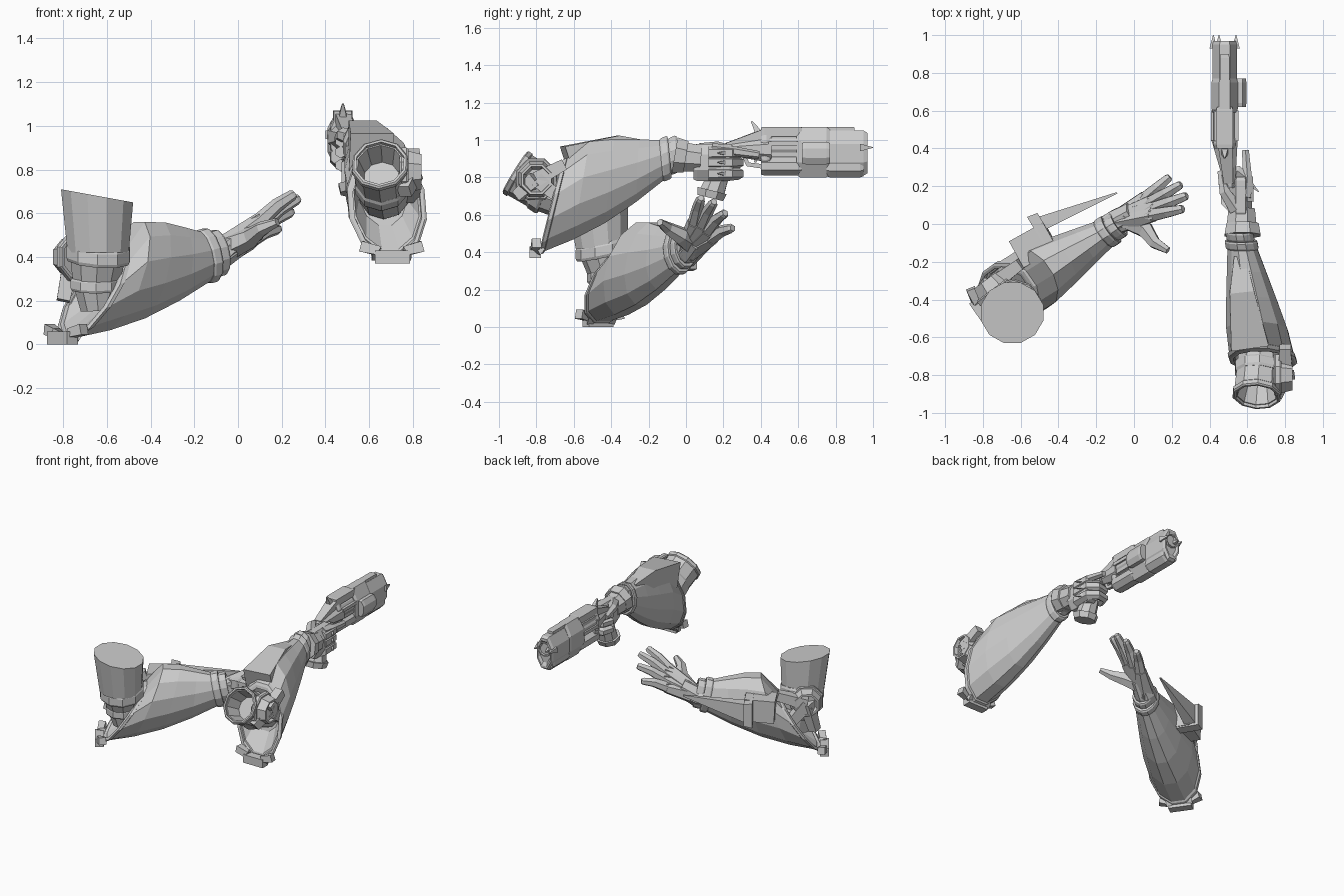
import bpy
import bmesh
import math
from mathutils import Vector

default_cube = bpy.data.objects.get("Cube")
if default_cube:
    bpy.data.objects.remove(default_cube, do_unlink=True)

# One plain colour for everything
grey = bpy.data.materials.new("plain_grey")
grey.use_nodes = True
grey_value = (.6, .6, .6, 1)
grey.diffuse_color = grey_value
grey.node_tree.nodes["Principled BSDF"].inputs["Base Color"].default_value = grey_value

SIDE_X = Vector((1, 0, 0))
SIDE_Y = Vector((0, 1, 0))
OPEN_SIDE = Vector((.57, -.82, 0))


def middle(ring):
    """Centre of a ring of points."""
    return sum(ring, Vector()) / len(ring)


def resize(ring, scale, shift=Vector()):
    """Scale a ring about its centre and move it."""
    centre = middle(ring)
    return [centre + (point - centre) * scale + shift for point in ring]


def oval(centre, across, up, sides):
    """Polygon whose flats touch the ends of the two half axes."""
    fit = 1 / math.cos(math.pi / sides)
    angles = [math.tau * (i + .5) / sides for i in range(sides)]
    return [centre + fit * (across * math.cos(a) + up * math.sin(a)) for a in angles]


def section(top, bottom, half_width, side, sides):
    """Cross-section given by its top, bottom and half width."""
    top, bottom = Vector(top), Vector(bottom)
    return oval((top + bottom) / 2, side * half_width, (top - bottom) / 2, sides)


def skin(name, rings, looped=False):
    """Join rings into a capped solid, or into a hoop when looped."""
    bm = bmesh.new()
    loops = [[bm.verts.new(point) for point in ring] for ring in rings]
    count = len(loops[0])
    following = loops[1:] + loops[:1] if looped else loops[1:]
    for first, second in zip(loops, following):
        for i in range(count):
            j = (i + 1) % count
            bm.faces.new((first[i], first[j], second[j], second[i]))
    if not looped:
        bm.faces.new(loops[0])
        bm.faces.new(loops[-1])
    bmesh.ops.recalc_face_normals(bm, faces=bm.faces)
    mesh = bpy.data.meshes.new(name)
    bm.to_mesh(mesh)
    bm.free()
    mesh.materials.append(grey)
    obj = bpy.data.objects.new(name, mesh)
    bpy.context.collection.objects.link(obj)


def hollow(rings):
    """Add a rim and a recess to the last ring."""
    end = rings[-1]
    inward = (middle(rings[-2]) - middle(end)) * .7
    return rings + [resize(end, .85), resize(end, .65, inward)]


def band(name, ring, shift, scale=1.15):
    """Hoop wrapped round a limb, with bevelled edges."""
    shift = Vector(shift)
    steps = ((.9, -1), (scale - .06, -1), (scale, -.6), (scale, .6), (scale - .06, 1), (.9, 1))
    skin(name, [resize(ring, size, shift * along) for size, along in steps], looped=True)


def tube(name, path, start, end, sides=6, open_end=False):
    """Tube through a few points, tapering evenly from start to end radius."""
    path = [Vector(point) for point in path]
    last = len(path) - 1
    rings = []
    for i, point in enumerate(path):
        along = (path[min(i + 1, last)] - path[max(i - 1, 0)]).normalized()
        helper = SIDE_Y if abs(along.z) > .9 else Vector((0, 0, 1))
        across = along.cross(helper).normalized()
        radius = start + (end - start) * i / last
        rings.append(oval(point, across * radius, across.cross(along) * radius, sides))
    skin(name, hollow(rings) if open_end else rings)
    return rings


def block(name, back, front, low, high, half_width, x=.48, sides=8, open_end=False):
    """Bar along y with chamfered ends."""
    def ring(y):
        return section((x, y, high), (x, y, low), half_width, SIDE_X, sides)
    rings = [resize(ring(back), .9), ring(back + .02), ring(front - .02), resize(ring(front), .9)]
    skin(name, hollow(rings) if open_end else rings)


def sleeve(name, wrist, elbow, bulge, side):
    """Flared sleeve between two top and bottom pairs, with cuff, rim and lip."""
    (wrist_top, wrist_bottom), (elbow_top, elbow_bottom) = [
        [Vector(point) for point in pair] for pair in (wrist, elbow)]
    rings, steps = [], 4
    for i in range(steps + 1):
        t = i / steps
        swell = bulge * t * (1 - t ** 6)
        sag = .045 * math.sin(math.pi * t)
        top = wrist_top.lerp(elbow_top, t) + Vector((0, 0, swell))
        bottom = wrist_bottom.lerp(elbow_bottom, t) - Vector((0, 0, sag))
        rings.append(section(top, bottom, .075 + .095 * t + swell / 5, side, 12))
    skin(name, hollow(rings))
    along = (middle(rings[1]) - middle(rings[0])).normalized()
    band(name + "_cuff", rings[0], along * .025)
    band(name + "_wrist_cuff", resize(rings[0], .85, along * -.05), along * .025)
    band(name + "_rim", rings[-1], along * .02, 1.04)
    # Hooked lip at the lowest part of the opening
    outward = Vector((along.x, along.y, 0)) * .05
    heights = ((.0, .3, 0), (.0, .36, .8), (.06, .33, 1), (.1, .28, .9))
    lip = [elbow_bottom.lerp(elbow_top, low) + outward * push for low, high, push in heights]
    for turn in (-1, 1):
        swing = side * .07 * turn
        tube(name + "_lip", [lip[0] + swing, lip[2] + swing, lip[3] + swing * 2], .02, .025, 4)
    tube(name + "_lip_bridge", [lip[1] - side * .08, lip[1] + side * .08], .03, .03, 4)


def elbow_pad(name, centre, normal, strap_ends):
    """Disc with a raised rim and sunken middle, held by straps."""
    centre, normal = Vector(centre), Vector(normal)
    disc = tube(name, [centre - normal * .06, centre + normal * .02], .1, .08, 8, open_end=True)
    band(name + "_rim", disc[0], normal * .02, 1.1)
    for strap_end in strap_ends:
        tube(name + "_strap", [centre - normal * .02, strap_end], .04, .03, 4)


# Gun arm: sleeve and raised forearm plate
sleeve("gun_sleeve", [(.57, -.12, 1), (.57, -.1, .8)], [(.66, -.65, .89), (.7, -.77, .4)], .12, SIDE_X)
tube("gun_forearm_plate", [(.56, -.17, .96), (.57, -.35, .96), (.61, -.63, .87)], .03, .1, 4)

# Gun arm: hollow upper arm stub and elbow
stub = tube("gun_upper_arm", [(.67, -.62, .68), (.66, -.77, .74), (.65, -.9, .82)], .11, .12, 10, True)
band("gun_elbow_band", stub[1], (0, -.03, .02), 1.08)
band("gun_arm_end_band", stub[-1], (0, -.015, .01), 1.05)
elbow_pad("gun_elbow_pad", (.82, -.8, .79), (1, 0, 0), [(.8, -.65, .67), (.8, -.65, .87), (.76, -.9, .7)])

# Gun hand: flared glove, wrapped fingers, straight index finger and thumb
tube("gun_glove_cuff", [(.575, -.06, .92), (.575, 0, .91)], .095, .085, 8)
tube("gun_glove", [(.57, -.02, .91), (.57, .08, .9)], .08, .07, 8)
block("gun_palm", .04, .25, .78, .98, .06, x=.565)
for height in (.93, .88, .82):
    tube("gun_curled_finger", [
        (.6, .12, height), (.6, .24, height), (.55, .28, height),
        (.49, .27, height), (.47, .2, height)], .034, .024)
    tube("gun_knuckle_spike", [(.62, .21, height), (.66, .17, height)], .012, .002, 4)
tube("gun_index_finger", [(.59, .14, .95), (.6, .25, .94), (.59, .39, .92)], .03, .018)
tube("gun_thumb", [(.54, .08, .94), (.48, .17, .96), (.46, .28, .94)], .038, .018)

# Pistol: grip with flared base, rear frame, trigger guard and hammer
tube("pistol_grip", [(.52, .24, .95), (.53, .18, .83), (.54, .14, .72)], .045, .065, 8)
tube("grip_base", [(.54, .14, .73), (.54, .13, .69)], .08, .07, 8)
tube("pistol_rear_frame", [(.51, .19, .95), (.48, .45, .95)], .025, .07, 8)
tube("pistol_back_strap", [(.5, .22, .96), (.48, .45, 1.03)], .025, .04, 4)
tube("trigger_guard", [(.5, .31, .92), (.5, .33, .87), (.5, .4, .86), (.5, .44, .88)], .012, .012, 4)
tube("trigger", [(.5, .38, .92), (.5, .37, .88)], .012, .006, 4)
tube("hammer", [(.48, .39, 1.03), (.48, .37, 1.07), (.48, .35, 1.1)], .02, .004, 4)

# Pistol: ribbed drum between top strap and lower frame
block("frame_back", .4, .45, .82, 1.07, .06)
block("top_strap", .4, .62, 1.02, 1.07, .045, sides=4)
block("lower_frame", .4, .62, .81, .91, .06)
drum_centre = Vector((.48, .44, .965))
drum_length = SIDE_Y * .16
drum = tube("drum", [drum_centre, drum_centre + drum_length], .06, .06, 12)
for corner in drum[0][::2]:
    tube("drum_rib", [corner, corner + drum_length], .012, .012, 4)

# Pistol: shroud and heavy barrel with a sunken bore and muzzle teeth
block("barrel_shroud", .59, .77, .8, 1.07, .07)
block("shroud_side_block", .62, .77, .87, .99, .035, x=.56)
block("barrel", .75, .97, .81, 1.05, .065, open_end=True)
block("under_lug", .75, .95, .8, .92, .06)
block("top_rib", .6, .9, 1.03, 1.07, .025, sides=4)
tube("bore", [(.48, .8, .96), (.48, .97, .96)], .05, .05, 10, open_end=True)
for x in (.42, .45, .54):
    tube("muzzle_tooth", [(x, .93, .96), (x, 1, .96)], .02, .002, 4)

# Open arm: sleeve
sleeve("open_sleeve", [(-.16, -.05, .51), (-.12, -.03, .3)],
       [(-.55, -.29, .42), (-.77, -.45, .03)], .19, OPEN_SIDE)

# Open arm: bent elbow with folds, upright upper arm with a slanted top
elbow = tube("open_elbow", [(-.64, -.4, .16), (-.65, -.41, .28), (-.64, -.44, .42)], .08, .13, 10)
band("open_elbow_fold", elbow[1], (0, 0, .03), 1.1)
band("open_arm_band", elbow[-1], (0, 0, .04), 1.12)
skin("open_upper_arm", [
    section((-.5, -.45, .42), (-.78, -.45, .42), .14, SIDE_Y, 12),
    section((-.48, -.47, .65), (-.81, -.47, .71), .16, SIDE_Y, 12)])
elbow_pad("open_elbow_pad", (-.77, -.31, .4), (-.6, .8, 0),
          [(-.66, -.23, .24), (-.6, -.21, .46), (-.8, -.36, .2)])

# Open arm: side mount carrying a long, deep blade
tube("blade_mount", [(-.62, -.16, .39), (-.44, -.06, .4)], .08, .08, 4)
tube("blade_collar", [(-.52, -.04, .39), (-.47, -.01, .39)], .09, .08, 4)
skin("blade", [
    section((-.5, 0, .46), (-.5, 0, .32), .04, OPEN_SIDE, 4),
    section((-.09, .165, .47), (-.09, .165, .46), .004, OPEN_SIDE, 4)])

# Open hand: palm bones fan out from the wrist to the spread fingers
wrist = Vector((-.09, .01, .41))
lift = Vector((0, 0, .012))
tube("open_wrist", [(-.14, -.03, .4), wrist, (0, .06, .47)], .075, .06, 8)
for tip in ((.26, .08, .69), (.28, .15, .67), (.25, .21, .61), (.19, .25, .53)):
    tip = Vector(tip)
    knuckle = wrist.lerp(tip, .54)
    bend = knuckle.lerp(tip, .5) + lift
    tube("open_palm_bone", [wrist, knuckle], .06, .036)
    tube("open_finger", [wrist.lerp(tip, .48), bend, tip.lerp(bend, .15), tip], .034, .016)
    tube("knuckle_plate", [knuckle + lift, wrist.lerp(tip, .35) + lift * 4], .025, .004, 4)
tube("open_thumb", [(-.04, .03, .45), (.06, -.03, .49), (.11, -.1, .53), (.18, -.14, .56)], .055, .017)
